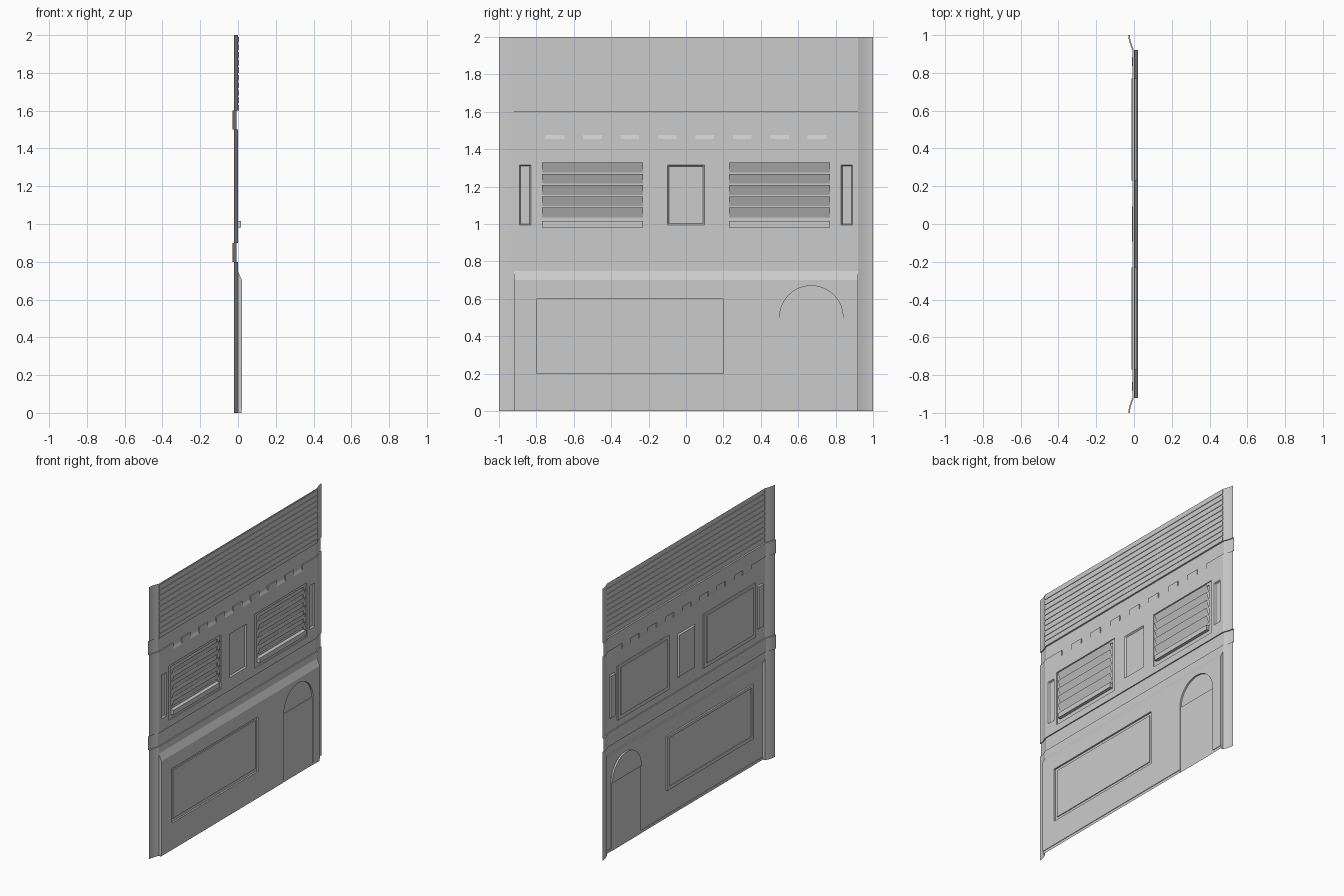
import bpy, bmesh, math

if "Cube" in bpy.data.objects:
    bpy.data.objects.remove(bpy.data.objects["Cube"])

FRONT = 0.022            # projection of the shop front
DOOR = (0.50, 0.84, 0.50)  # y0, y1, arch springing height
DOOR_D, LUNETTE_D = 0.006, 0.012
E = 1e-6


def finish(name, bm, face_out=False):
    bmesh.ops.remove_doubles(bm, verts=bm.verts, dist=5e-5)
    bmesh.ops.recalc_face_normals(bm, faces=bm.faces)
    if face_out and sum(f.normal.x * f.calc_area() for f in bm.faces) < 0:
        bmesh.ops.reverse_faces(bm, faces=bm.faces)
    me = bpy.data.meshes.new(name)
    bm.to_mesh(me)
    bm.free()
    ob = bpy.data.objects.new(name, me)
    bpy.context.collection.objects.link(ob)
    return ob


def face(bm, pts):
    bm.faces.new([bm.verts.new(p) for p in pts])


def recess(y, z, y0, y1, z0, z1, chamfer, depth):
    d = min(y - y0, y1 - y, z - z0, z1 - z)
    return -depth * max(0, min(1, d / chamfer))


def inside(y, z, y0, y1, z0, z1):
    return y0 < y < y1 and z0 < z < z1


def relief(y, z):
    a = abs(y)
    x = 0.0
    # curved side flanges
    if a > 0.92:
        x -= 0.022 * math.sin((a - 0.92) / 0.08 * math.pi / 2)
    # recessed horizontal bands
    if 0.8 < z < 0.9 or 1.5 < z < 1.6:
        x -= 0.008
    # projecting shop front with display window, door and skirting
    if z < 0.75 and a < 0.92:
        x += FRONT * min(1, (0.75 - z) / 0.05)
        if inside(y, z, -0.78, 0.18, 0.225, 0.58):
            x -= 0.006
        elif inside(y, z, -0.8, 0.2, 0.2, 0.6):
            x -= 0.012
        if inside(y, z, DOOR[0], DOOR[1], -1, DOOR[2]):
            x -= DOOR_D
        elif z < 0.02:
            x -= 0.004
    # upper windows and plain sunk panels
    if 0.9 < z < 1.5:
        if inside(a, z, 0.2, 0.8, 0.95, 1.35):
            x -= 0.012 if inside(a, z, 0.23, 0.77, 0.98, 1.33) else 0.006
        x += recess(y, z, -0.1, 0.1, 0.995, 1.315, 0.008, 0.01)
        x += recess(a, z, 0.83, 0.89, 0.995, 1.315, 0.006, 0.01)
        # notches under the upper band
        if z > 1.455 and a < 0.75 and abs((a + 0.0) % 0.2 - 0.1) < 0.05:
            x -= 0.008 * min(1, (z - 1.455) / 0.02)
    # horizontal siding boards
    if z > 1.6 and a < 0.92 and ((z - 1.6) / 0.04) % 1 < 0.75:
        x += 0.004
    return x


# grid lines where the relief changes
half = [0, 0.092, 0.1, 0.2, 0.23, 0.77, 0.8, 0.83, 0.836, 0.884, 0.89,
        0.92, 0.936, 0.952, 0.968, 0.984, 1]
half += [0.05 + 0.1 * i for i in range(8)]
ys = sorted({round(s * v, 4) for v in half for s in (1, -1)}
            | {-0.78, 0.18, DOOR[0], DOOR[1]})
zs = [0, 0.02, 0.2, 0.225, DOOR[2], 0.58, 0.6, 0.67, 0.7, 0.75, 0.8, 0.9, 0.95,
      0.98, 0.995, 1.001, 1.003, 1.307, 1.309, 1.315, 1.33, 1.35, 1.455, 1.475, 1.5, 2]
zs = sorted(set(zs) | {round(1.6 + 0.04 * i + o, 4) for i in range(10) for o in (0, 0.03)})

# facade wall: one sheet with stepped relief
bm = bmesh.new()
R = (DOOR[1] - DOOR[0]) / 2
YC, ZS = (DOOR[0] + DOOR[1]) / 2, DOOR[2]
cells = {}
for i in range(len(ys) - 1):
    for j in range(len(zs) - 1):
        y0, y1, z0, z1 = ys[i], ys[i + 1], zs[j], zs[j + 1]
        if inside((y0 + y1) / 2, (z0 + z1) / 2, DOOR[0], DOOR[1], ZS, ZS + R):
            continue
        h = [relief(y0 + E, z0 + E), relief(y1 - E, z0 + E),
             relief(y1 - E, z1 - E), relief(y0 + E, z1 - E)]
        cells[i, j] = h
        face(bm, [(h[0], y0, z0), (h[1], y1, z0), (h[2], y1, z1), (h[3], y0, z1)])
for (i, j), h in cells.items():
    y0, y1, z0, z1 = ys[i], ys[i + 1], zs[j], zs[j + 1]
    n = cells.get((i + 1, j))
    if n and max(abs(h[1] - n[0]), abs(h[2] - n[3])) > 3e-4:
        face(bm, [(h[1], y1, z0), (n[0], y1, z0), (n[3], y1, z1), (h[2], y1, z1)])
    n = cells.get((i, j + 1))
    if n and max(abs(h[3] - n[0]), abs(h[2] - n[1])) > 3e-4:
        face(bm, [(h[2], y1, z1), (n[1], y1, z1), (n[0], y0, z1), (h[3], y0, z1)])

# arched lunette over the door
N = 16
arc = [(YC - R * math.cos(math.pi * k / N), ZS + R * math.sin(math.pi * k / N))
       for k in range(N + 1)]
back = FRONT - LUNETTE_D
for (ya, za), (yb, zb) in zip(arc, arc[1:]):
    face(bm, [(FRONT, ya, za), (FRONT, yb, zb), (FRONT, yb, ZS + R), (FRONT, ya, ZS + R)])
    face(bm, [(FRONT, ya, za), (back, ya, za), (back, yb, zb), (FRONT, yb, zb)])
face(bm, [(back, y, z) for y, z in reversed(arc)])
face(bm, [(back, DOOR[0], ZS), (back, DOOR[1], ZS),
          (FRONT - DOOR_D, DOOR[1], ZS), (FRONT - DOOR_D, DOOR[0], ZS)])
wall = finish("facade_wall", bm, True)
bpy.context.view_layer.objects.active = wall
wall.select_set(True)
bpy.ops.object.shade_smooth_by_angle(angle=math.radians(12))

# shutters: tilted slats plus a bottom rail
for side, s in (("left", -1), ("right", 1)):
    ya, yb = sorted((s * 0.23, s * 0.77))
    bm = bmesh.new()
    for k in range(5):
        top = 1.328 - 0.06 * k
        face(bm, [(-0.006, ya, top - 0.052), (-0.006, yb, top - 0.052),
                  (0.016, yb, top), (0.016, ya, top)])
    finish("shutter_slats_" + side, bm, True)
    bm = bmesh.new()
    g = bmesh.ops.create_cube(bm, size=1)
    bmesh.ops.scale(bm, verts=g["verts"], vec=(0.028, 0.54, 0.036))
    bmesh.ops.translate(bm, verts=g["verts"], vec=(0.002, s * 0.5, 0.999))
    finish("shutter_rail_" + side, bm)
